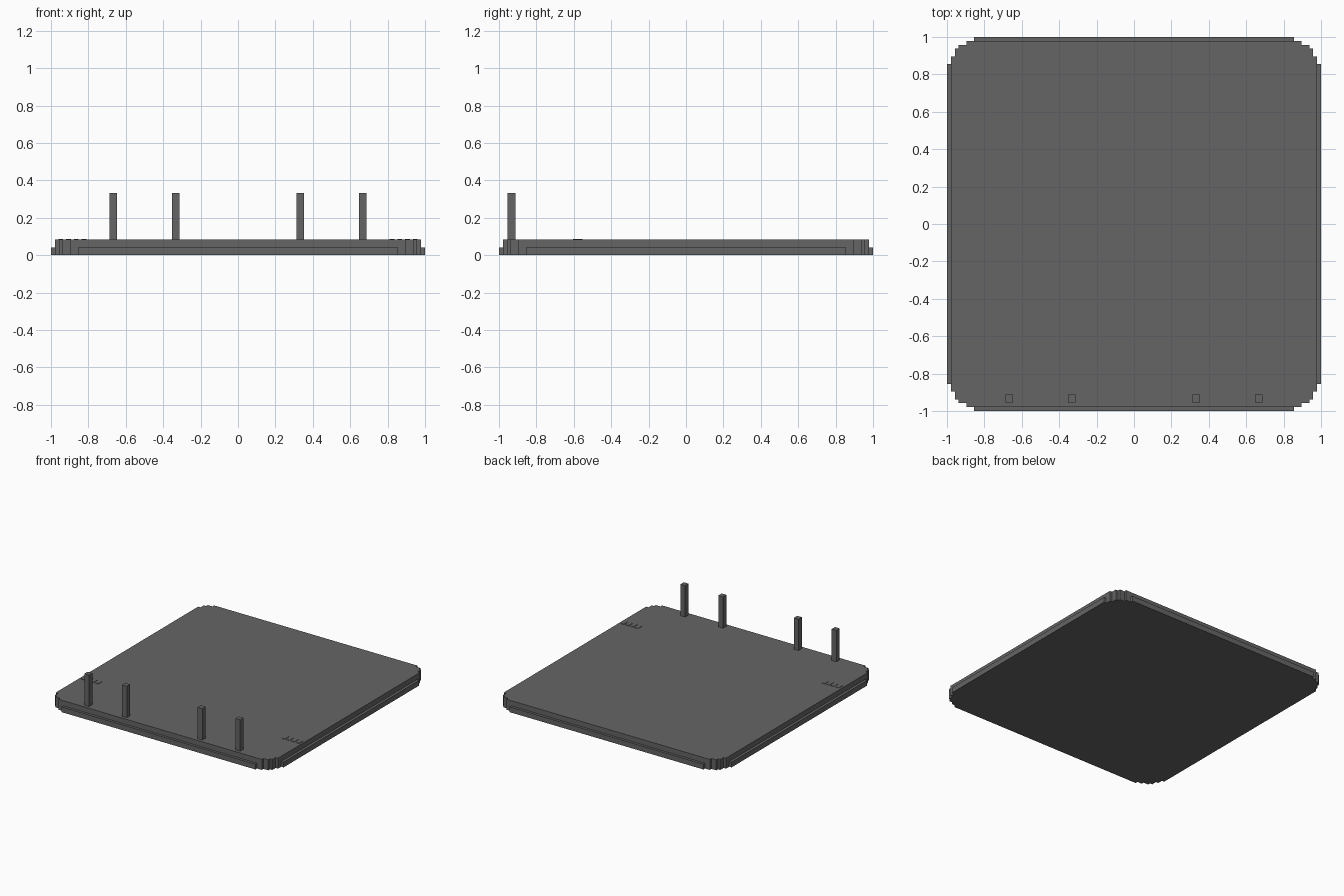
import bpy, bmesh

if "Cube" in bpy.data.objects:
    bpy.data.objects.remove(bpy.data.objects["Cube"])

U = 1 / 24  # block unit

grey = bpy.data.materials.new("dark grey")
grey.diffuse_color = (0.13, 0.13, 0.13, 1)
grey.use_nodes = True
grey.node_tree.nodes["Principled BSDF"].inputs["Base Color"].default_value = grey.diffuse_color


def finish(name, bm):
    bmesh.ops.recalc_face_normals(bm, faces=bm.faces)
    me = bpy.data.meshes.new(name)
    bm.to_mesh(me)
    bm.free()
    ob = bpy.data.objects.new(name, me)
    bpy.context.collection.objects.link(ob)
    me.materials.append(grey)
    return ob


def box(name, x0, x1, y0, y1, z0, z1):
    bm = bmesh.new()
    bmesh.ops.create_cube(bm, size=1)
    for v in bm.verts:
        v.co.x = x1 if v.co.x > 0 else x0
        v.co.y = y1 if v.co.y > 0 else y0
        v.co.z = z1 if v.co.z > 0 else z0
    return finish(name, bm)


def slab(name, corner, z0, z1):
    # stepped corner repeated in all four quadrants
    back = corner[::-1]
    ring = (corner + [(-x, y) for x, y in back]
            + [(-x, -y) for x, y in corner] + [(x, -y) for x, y in back])
    bm = bmesh.new()
    f = bm.faces.new([bm.verts.new((x * U, y * U, z0)) for x, y in ring])
    ext = bmesh.ops.extrude_face_region(bm, geom=[f], use_keep_orig=True)
    for v in ext["geom"]:
        if isinstance(v, bmesh.types.BMVert):
            v.co.z = z1
    return finish(name, bm)


# two-layer tray with stepped corners
steps = [(23.5, 20.5), (23.5, 21.5), (23, 21.5), (23, 22.5), (22.5, 22.5),
         (22.5, 23), (21.5, 23), (21.5, 23.5), (20.5, 23.5)]
slab("base_lower", [(24, 20.5)] + steps + [(20.5, 24)], 0, U)
slab("base_upper", steps[1:-1], U, 2 * U)

for s, side in ((-1, "left"), (1, "right")):
    # upright pegs along the front edge
    for i, c in enumerate((8, 16)):
        x = s * c * U
        box(f"peg_{side}_{i}", x - U / 2, x + U / 2, -22.9 * U, -21.9 * U, 2 * U, 8 * U)
    # thin vent marks near the sides
    for i in range(4):
        x = s * (0.823 + i * U)
        box(f"vent_{side}_{i}", x - 0.013, x + 0.013, -0.603, -0.553, 2 * U, 2 * U + 0.003)
